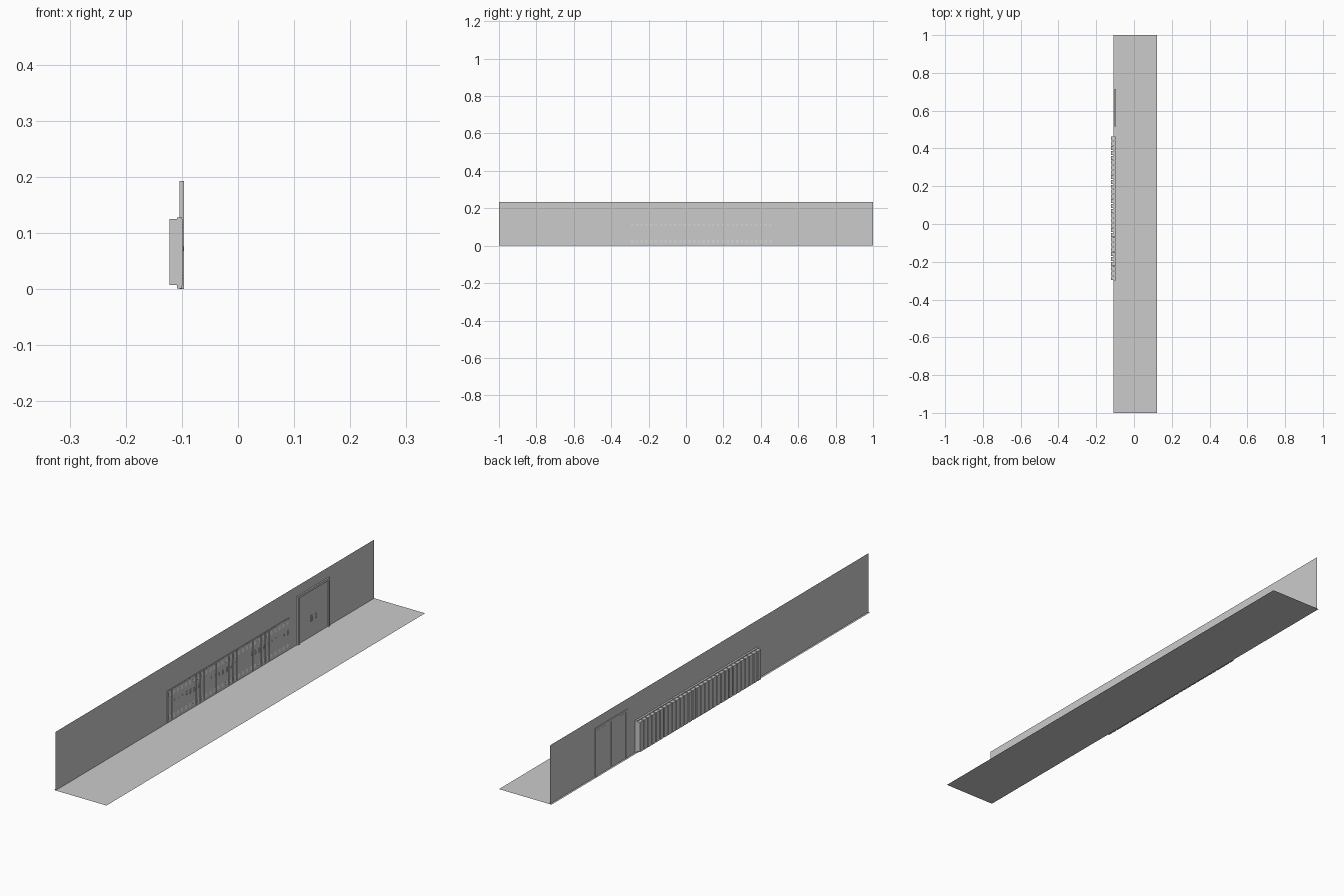
import bpy, bmesh

if "Cube" in bpy.data.objects:
    bpy.data.objects.remove(bpy.data.objects["Cube"])

WALL_X = -0.1015
LOCKER_Y0, PITCH, PER_BANK, BANKS = -0.30, 0.0255, 3, 10


def add_box(bm, x, y, z):
    """Axis-aligned box from three (min, max) ranges."""
    v = [bm.verts.new((a, b, c)) for a in x for b in y for c in z]
    for f in ((0, 1, 3, 2), (4, 6, 7, 5), (0, 4, 5, 1), (2, 3, 7, 6), (0, 2, 6, 4), (1, 5, 7, 3)):
        bm.faces.new([v[i] for i in f])


def add_louvre(bm, x, depth, y, z):
    """Small vent hood: wedge standing out at its lower edge."""
    prof = ((x, z[0]), (x + depth, z[0]), (x, z[1]))
    a = [bm.verts.new((p, y[0], q)) for p, q in prof]
    b = [bm.verts.new((p, y[1], q)) for p, q in prof]
    bm.faces.new(a)
    bm.faces.new(b[::-1])
    for i in range(3):
        j = (i + 1) % 3
        bm.faces.new((a[i], b[i], b[j], a[j]))


def finish(name, bm):
    bmesh.ops.recalc_face_normals(bm, faces=bm.faces[:])
    me = bpy.data.meshes.new(name)
    bm.to_mesh(me)
    bm.free()
    ob = bpy.data.objects.new(name, me)
    bpy.context.collection.objects.link(ob)
    return ob


def boxes(name, items):
    bm = bmesh.new()
    for it in items:
        add_box(bm, *it)
    return finish(name, bm)


def sheet(name, corners):
    bm = bmesh.new()
    bm.faces.new([bm.verts.new(c) for c in corners])
    me = bpy.data.meshes.new(name)
    bm.to_mesh(me)
    bm.free()
    bpy.context.collection.objects.link(bpy.data.objects.new(name, me))


# Floor and wall sheets
sheet("floor", [(-0.109, -1, 0), (0.122, -1, 0), (0.122, 1, 0), (-0.109, 1, 0)])
sheet("wall", [(WALL_X, -1, 0), (WALL_X, 1, 0), (WALL_X, 1, 0.233), (WALL_X, -1, 0.233)])

# Lockers: banks of three, each with a frame, bodies, doors, vents and latches
for b in range(BANKS):
    y0 = LOCKER_Y0 + b * PITCH * PER_BANK
    y1 = y0 + PITCH * PER_BANK
    boxes(f"locker_frame_{b + 1}", [((-0.109, -0.1), (y0 + 0.0004, y1 - 0.0004), (0.001, 0.128))])
    bodies, doors, latches = [], [], []
    vents = bmesh.new()
    for k in range(PER_BANK):
        a = y0 + k * PITCH
        c = a + PITCH / 2
        bodies.append(((-0.122, -0.109), (c - 0.0105, c + 0.0105), (0.007, 0.125)))
        doors.append(((-0.1, -0.0992), (c - 0.0115, c + 0.0115), (0.006, 0.125)))
        # latch plate and lever
        latches.append(((-0.0992, -0.0986), (c + 0.001, c + 0.008), (0.063, 0.081)))
        latches.append(((-0.0986, -0.0975), (c + 0.003, c + 0.006), (0.068, 0.076)))
        # three louvres at the top and three at the bottom
        for base in (0.014, 0.104):
            for i in range(3):
                z = base + i * 0.005
                add_louvre(vents, -0.0992, 0.001, (c - 0.006, c + 0.006), (z, z + 0.0025))
    boxes(f"locker_bodies_{b + 1}", bodies)
    boxes(f"locker_doors_{b + 1}", doors)
    boxes(f"locker_latches_{b + 1}", latches)
    finish(f"locker_vents_{b + 1}", vents)

# Double door: frame, two leaves, handles
DY0, DY1, DZ, FW = 0.516, 0.716, 0.193, 0.009
mid = (DY0 + DY1) / 2
boxes("door_frame", [
    ((-0.104, -0.096), (DY0, DY0 + FW), (0, DZ)),
    ((-0.104, -0.096), (DY1 - FW, DY1), (0, DZ)),
    ((-0.104, -0.096), (DY0 + FW, DY1 - FW), (DZ - FW, DZ)),
])
for name, s in (("left", -1), ("right", 1)):
    ys = sorted((mid + s * 0.0008, mid + s * ((DY1 - DY0) / 2 - FW - 0.0008)))
    boxes(f"door_leaf_{name}", [((-0.103, -0.0995), ys, (0.001, DZ - FW - 0.001))])
    hy = mid + s * 0.013
    plate = ((-0.0995, -0.0988), (hy - 0.005, hy + 0.005), (0.061, 0.085))
    grip = ((-0.0972, -0.096), (hy - 0.002, hy + 0.002), (0.064, 0.082))
    stubs = [((-0.0988, -0.0972), (hy - 0.0015, hy + 0.0015), (z, z + 0.003)) for z in (0.065, 0.078)]
    boxes(f"door_handle_{name}", [plate, grip] + stubs)
